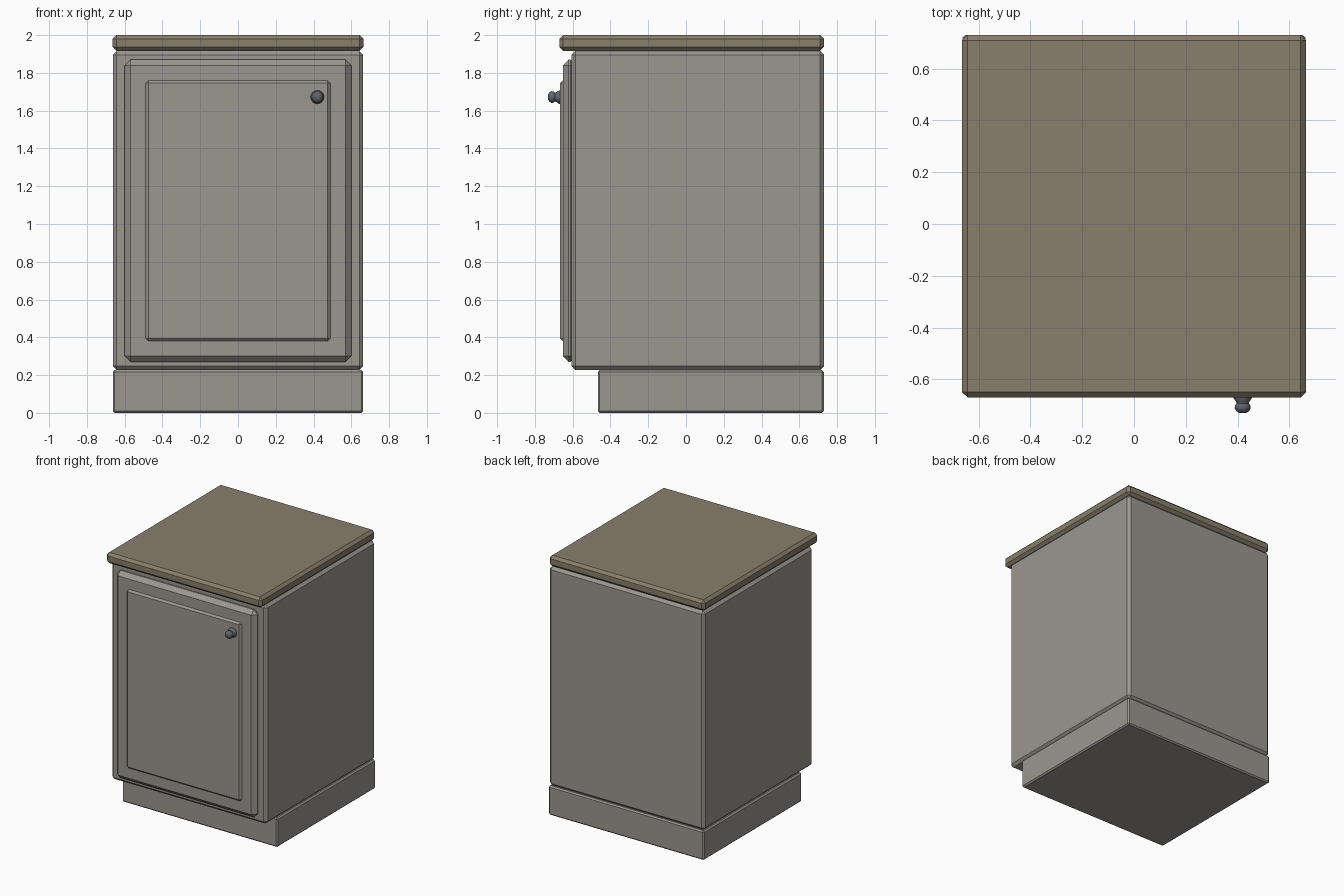
import bpy, bmesh, math

if "Cube" in bpy.data.objects:
    bpy.data.objects.remove(bpy.data.objects["Cube"])


def material(name, color):
    m = bpy.data.materials.new(name)
    m.diffuse_color = (*color, 1)
    m.use_nodes = True
    m.node_tree.nodes["Principled BSDF"].inputs["Base Color"].default_value = m.diffuse_color
    return m


PAINT = material("warm_grey_paint", (0.33, 0.31, 0.28))
WOOD = material("tan_worktop", (0.25, 0.21, 0.15))
METAL = material("dark_metal", (0.12, 0.13, 0.15))


def finish(name, bm, mat):
    bmesh.ops.recalc_face_normals(bm, faces=bm.faces)
    mesh = bpy.data.meshes.new(name)
    bm.to_mesh(mesh)
    bm.free()
    mesh.materials.append(mat)
    obj = bpy.data.objects.new(name, mesh)
    bpy.context.collection.objects.link(obj)
    return obj


def chamfered_box(name, half_x, y0, y1, z0, z1, chamfer, mat):
    bm = bmesh.new()
    bmesh.ops.create_cube(bm, size=1)
    for v in bm.verts:
        v.co.x *= 2 * half_x
        v.co.y = y0 if v.co.y < 0 else y1
        v.co.z = z0 if v.co.z < 0 else z1
    bmesh.ops.bevel(bm, geom=bm.edges[:], offset=chamfer, segments=1,
                    affect='EDGES', profile=0.5)
    return finish(name, bm, mat)


# Carcass, recessed plinth and worktop
chamfered_box("plinth", 0.663, -0.467, 0.73, 0.0, 0.226, 0.01, PAINT)
chamfered_box("cabinet_body", 0.663, -0.605, 0.73, 0.226, 1.917, 0.021, PAINT)
chamfered_box("worktop", 0.664, -0.67, 0.73, 1.917, 2.0, 0.02, WOOD)

# Door with its raised panel
chamfered_box("door", 0.60, -0.652, -0.58, 0.27, 1.87, 0.031, PAINT)
chamfered_box("door_panel", 0.489, -0.666, -0.63, 0.381, 1.76, 0.014, PAINT)

# Turned knob: (radius, y) profile spun about the y direction
profile = [(0.036, -0.66), (0.036, -0.672), (0.026, -0.686), (0.024, -0.694),
           (0.030, -0.702), (0.031, -0.712), (0.025, -0.723), (0.014, -0.73)]
SIDES = 16
bm = bmesh.new()
rings = []
for r, y in profile:
    rings.append([bm.verts.new((0.42 + r * math.cos(2 * math.pi * i / SIDES), y,
                                1.672 + r * math.sin(2 * math.pi * i / SIDES)))
                  for i in range(SIDES)])
for a, b in zip(rings, rings[1:]):
    for i in range(SIDES):
        j = (i + 1) % SIDES
        bm.faces.new((a[i], a[j], b[j], b[i]))
bm.faces.new(rings[0])
bm.faces.new(rings[-1])
knob = finish("door_knob", bm, METAL)
bpy.context.view_layer.objects.active = knob
knob.select_set(True)
bpy.ops.object.shade_smooth_by_angle(angle=math.radians(50))
